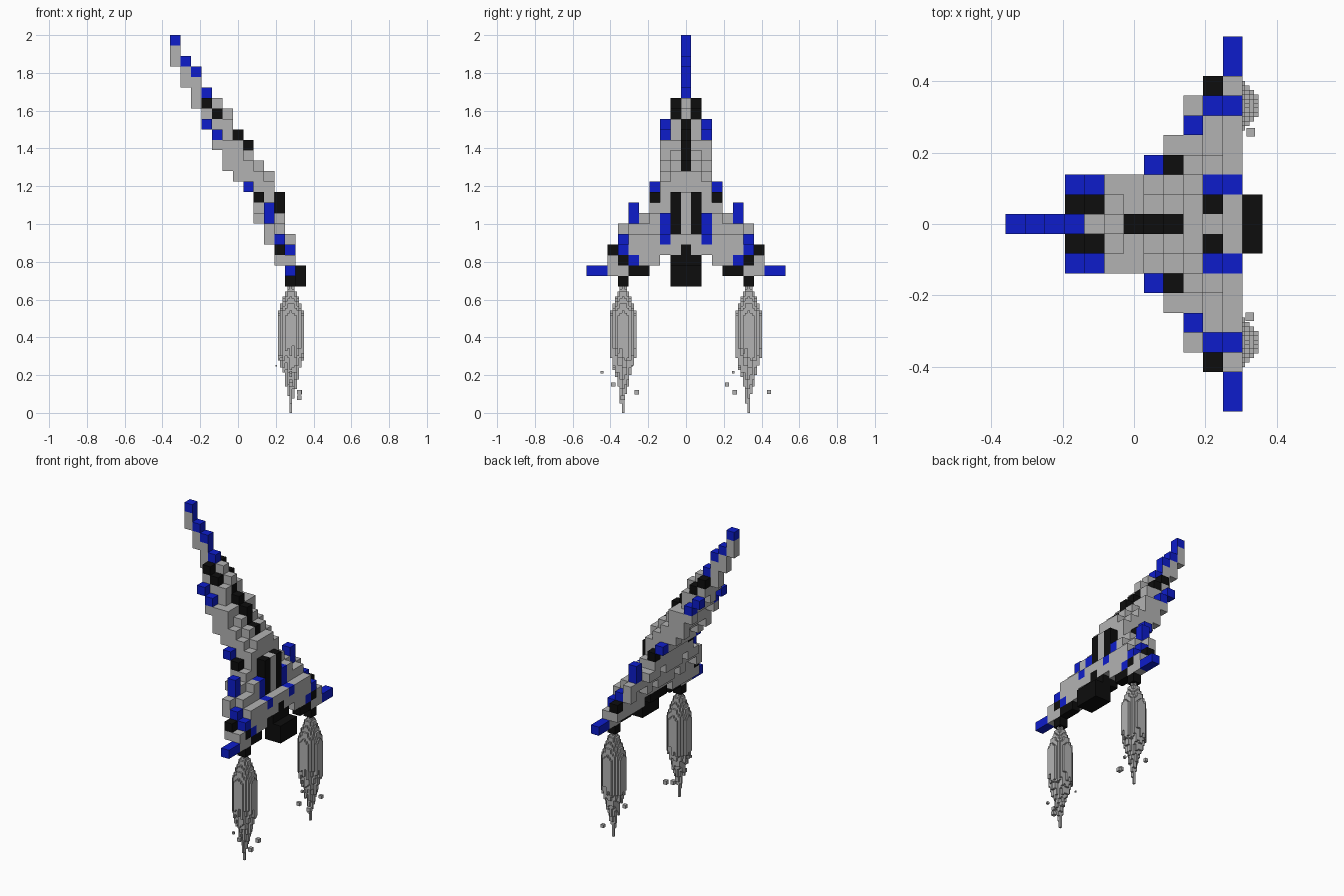
import bpy, random
from mathutils import Vector

if "Cube" in bpy.data.objects:
    bpy.data.objects.remove(bpy.data.objects["Cube"])

random.seed(4)
V = 0.0554                      # hull voxel size

COLORS = {"b": ("blue", (0.004, 0.012, 0.6, 1)),
          "k": ("black", (0.004, 0.004, 0.004, 1))}
mats = {}
for key, (label, rgba) in COLORS.items():
    mats[key] = bpy.data.materials.new(label)
    mats[key].diffuse_color = rgba
mats["g"] = bpy.data.materials.new("grey")
mats["g"].diffuse_color = (0.45, 0.45, 0.45, 1)
ORDER = ["g", "b", "k"]

DIRS = [(1, 0, 0), (-1, 0, 0), (0, 1, 0), (0, -1, 0), (0, 0, 1), (0, 0, -1)]


def voxel_object(name, cells, size, origin, solid):
    """Mesh of the outer faces of unit cells; 't' cells are blue only on +x."""
    verts, faces, idx, seen = [], [], [], {}
    for c, col in cells.items():
        for d in DIRS:
            if tuple(a + b for a, b in zip(c, d)) in solid:
                continue
            n = Vector(d)
            u = Vector((abs(d[1]), abs(d[2]), abs(d[0])))
            w = n.cross(u)
            mid = Vector(c) + n * 0.5
            face = []
            for s, t in ((-1, -1), (1, -1), (1, 1), (-1, 1)):
                p = mid + u * s * 0.5 + w * t * 0.5
                k = tuple(round(2 * a) for a in p)
                if k not in seen:
                    seen[k] = len(verts)
                    verts.append(p * size + Vector(origin))
                face.append(seen[k])
            faces.append(face)
            tone = ("b" if d == (1, 0, 0) else "g") if col == "t" else col
            idx.append(ORDER.index(tone))
    me = bpy.data.meshes.new(name)
    me.from_pydata(verts, [], faces)
    for k in ORDER:
        me.materials.append(mats[k])
    me.polygons.foreach_set("material_index", idx)
    me.update()
    ob = bpy.data.objects.new(name, me)
    bpy.context.collection.objects.link(ob)
    return ob


# Side profile of the tilted ship: lowest and highest x cell per row from the top
LO = [0, 0, 0, 1, 1, 2, 2, 3, 3, 4, 4, 5, 5, 6, 7, 8, 8, 8, 9, 9, 10, 10, 11, 11]
HI = [0, 0, 1, 2, 2, 3, 4, 5, 5, 6, 7, 7, 8, 9, 9, 10, 10, 10, 10, 11, 11, 11, 12, 12]
parts = {}


def strip(part, j, r0, r1, drop=0, thick=1, col="g"):
    """Fill rows r0..r1 of column j (mirrored), 'drop' cells below the top profile."""
    for r in range(r0, r1 + 1):
        hi = HI[r] - drop
        for i in range(max(LO[r], hi - thick + 1), hi + 1):
            for s in {j, -j}:
                parts.setdefault(part, {})[(i, s, -r)] = col


# Nose spike
strip("nose_spike", 0, 0, 5, 0, 2)
strip("nose_spike", 0, 0, 5, 0, 1, "b")
for r in (1, 4):
    strip("nose_spike", 0, r, r, 0, 1, "t")

# Fuselage: ridge with canopy stripe, then its flanks
strip("fuselage", 0, 6, 20, 0, 3)
strip("fuselage", 0, 8, 12, 0, 1, "k")
strip("fuselage", 0, 20, 20, 0, 1, "k")
strip("fuselage", 1, 6, 7, 1, 2, "g")
strip("fuselage", 1, 6, 7, 1, 1, "k")
strip("fuselage", 1, 8, 8, 0, 2)
strip("fuselage", 1, 9, 10, 1, 2)
strip("fuselage", 1, 11, 20, 0, 3)
strip("fuselage", 1, 15, 18, 0, 1, "k")
strip("fuselage", 2, 8, 9, 2, 1, "b")
strip("fuselage", 2, 10, 13, 1, 3)
strip("fuselage", 2, 14, 14, 0, 3)
strip("fuselage", 2, 15, 16, 1, 2)
strip("fuselage", 2, 17, 20, 0, 2)
strip("fuselage", 2, 17, 19, 0, 1, "b")
parts["fuselage"].pop((2, 1, -6), None)
parts["fuselage"].pop((2, -1, -6), None)

# Tail block
for j in (0, 1):
    strip("tail_block", j, 21, 23, 0, 2, "k")

# Wings, from root to tip
strip("wings", 3, 14, 14, 2, 1, "b")
strip("wings", 3, 15, 15, 2, 1, "k")
strip("wings", 3, 16, 16, 1, 2)
strip("wings", 3, 17, 21, 0, 3)
strip("wings", 4, 17, 17, 1, 2)
strip("wings", 4, 18, 21, 0, 2)
strip("wings", 4, 22, 22, 1, 1, "k")
strip("wings", 5, 16, 17, 1, 1, "b")
strip("wings", 5, 18, 21, 0, 2)
strip("wings", 5, 21, 21, 0, 1, "b")
strip("wings", 5, 22, 22, 1, 1, "k")
strip("wings", 6, 18, 18, 1, 1)
strip("wings", 6, 19, 19, 1, 2)
strip("wings", 6, 19, 19, 1, 1, "b")
strip("wings", 6, 20, 21, 0, 2)
strip("wings", 6, 20, 20, 0, 1, "b")
strip("wings", 6, 21, 21, 0, 1, "k")
strip("wings", 6, 22, 22, 1, 1)
strip("wings", 7, 20, 20, 1, 1, "k")
strip("wings", 7, 21, 21, 0, 2)
strip("wings", 7, 22, 22, 1, 1)
for j in (8, 9):
    strip("wings", j, 22, 22, 1, 1, "b")

# Engine nozzles
strip("engine_nozzles", 6, 23, 23, 1, 1, "k")

solid = {c for cells in parts.values() for c in cells}
for name, cells in parts.items():
    voxel_object(name, cells, V, (-0.36 + V / 2, 0, 2 - V / 2), solid)

# Exhaust plumes: fine voxel columns, shorter toward the rim, ragged below
F = 0.0126
N = 53
plume = {}
for a in range(-6, 7):
    for b in range(-6, 7):
        d = (a * a + b * b) ** 0.5 / 5.6
        if d > 1:
            continue
        top = N - 1 - int(13 * d ** 1.6)
        bottom = int(27 * d ** 0.75 + random.uniform(-3, 3) * (d > 0))
        for k in range(max(0, bottom), top + 1):
            plume[(a, b, k)] = "g"
for side, label in ((1, "right"), (-1, "left")):
    voxel_object("plume_" + label, plume, F, (0.28, side * 0.332, F / 2), plume)

# Loose sparks around the plumes: x, y, z, size
SPARKS = [(0.28, 0.25, 0.215, 0.014), (0.28, 0.217, 0.15, 0.022),
          (0.327, 0.257, 0.11, 0.024), (0.28, 0.44, 0.11, 0.02),
          (0.28, -0.445, 0.215, 0.014), (0.28, -0.385, 0.15, 0.022),
          (0.325, -0.26, 0.11, 0.024), (0.325, -0.335, 0.08, 0.024),
          (0.203, -0.285, 0.25, 0.009)]
for n, (x, y, z, s) in enumerate(SPARKS):
    voxel_object("spark_%d" % n, {(0, 0, 0): "g"}, s, (x, y, z), {(0, 0, 0)})

for m in bpy.data.materials:
    if m.users and not m.is_grease_pencil:
        m.use_nodes = True
        m.node_tree.nodes["Principled BSDF"].inputs["Base Color"].default_value = m.diffuse_color
